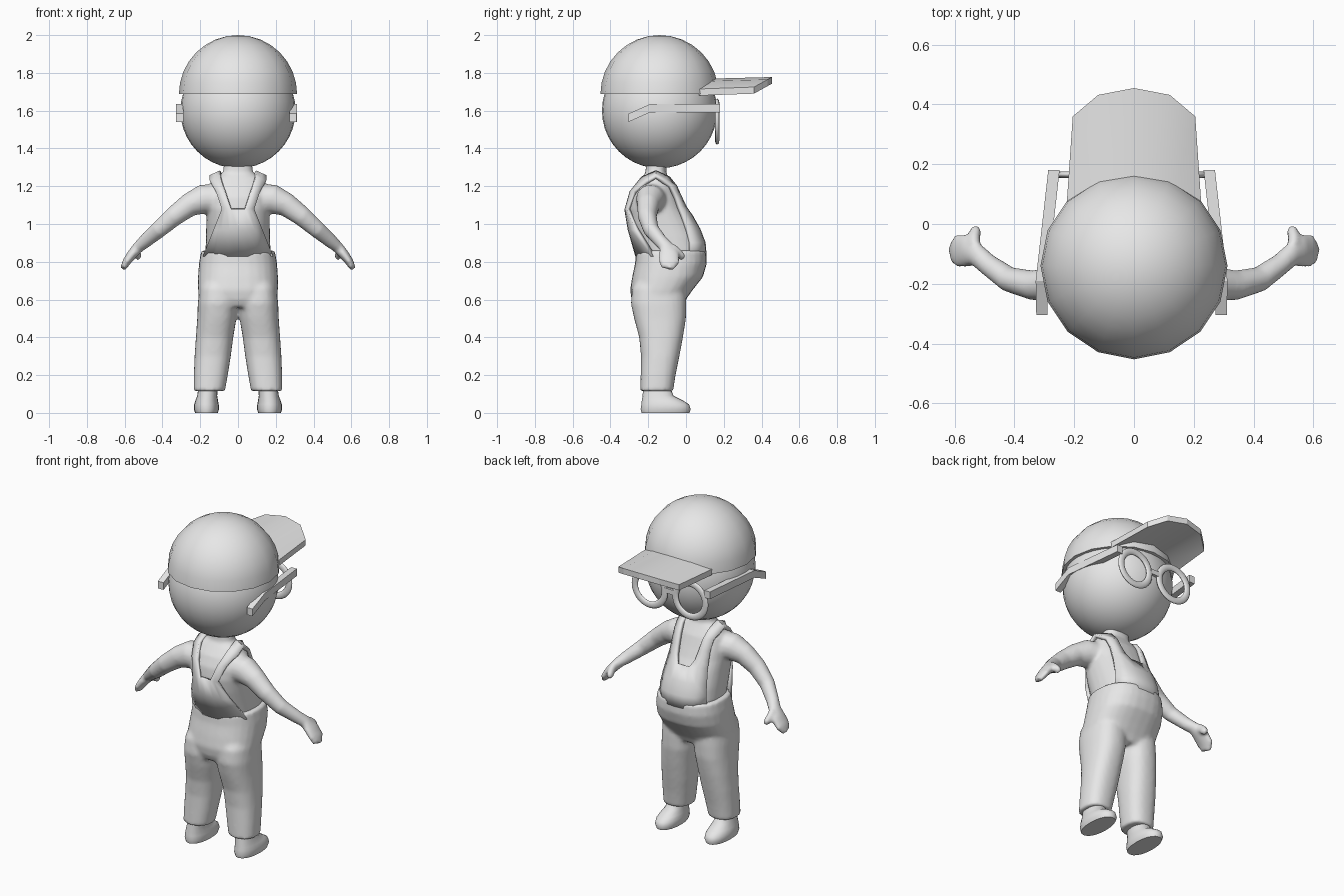
import bpy, bmesh, math
from mathutils import Vector

if "Cube" in bpy.data.objects:
    bpy.data.objects.remove(bpy.data.objects["Cube"])

grey = bpy.data.materials.new("plain_grey")
grey.use_nodes = True
grey.diffuse_color = (0.8, 0.8, 0.8, 1)
grey.node_tree.nodes["Principled BSDF"].inputs["Base Color"].default_value = (0.8, 0.8, 0.8, 1)


def finish(name, bm, angle=40):
    bmesh.ops.recalc_face_normals(bm, faces=bm.faces)
    mesh = bpy.data.meshes.new(name)
    bm.to_mesh(mesh)
    bm.free()
    obj = bpy.data.objects.new(name, mesh)
    bpy.context.collection.objects.link(obj)
    mesh.materials.append(grey)
    bpy.ops.object.select_all(action='DESELECT')
    bpy.context.view_layer.objects.active = obj
    obj.select_set(True)
    if angle:
        bpy.ops.object.shade_smooth_by_angle(angle=math.radians(angle))
    return obj


def loft(bm, rings):
    loops = [[bm.verts.new(p) for p in ring] for ring in rings]
    n = len(loops[0])
    for a, b in zip(loops, loops[1:]):
        for i in range(n):
            j = (i + 1) % n
            bm.faces.new((a[i], a[j], b[j], b[i]))
    bm.faces.new(loops[0])
    bm.faces.new(loops[-1])


def spow(v, e):
    return math.copysign(abs(v) ** e, v)


def section(z, half, front, back, cx=0, power=2.4, n=28):
    """Horizontal rounded section between two depths."""
    yc, b = (front + back) / 2, (front - back) / 2
    angles = [2 * math.pi * i / n for i in range(n)]
    return [(cx + half * spow(math.cos(t), 2 / power),
             yc + b * spow(math.sin(t), 2 / power), z) for t in angles]


def tube(bm, path, n=16):
    """Path points hold x, y, z, radius along y, radius across."""
    pts = [Vector(p[:3]) for p in path]
    rings = []
    for i, p in enumerate(path):
        t = (pts[min(i + 1, len(pts) - 1)] - pts[max(i - 1, 0)]).normalized()
        u = Vector((0, 1, 0))
        u = (u - t * u.dot(t)).normalized()
        v = t.cross(u)
        rings.append([pts[i] + u * p[3] * math.cos(a) + v * p[4] * math.sin(a)
                      for a in (2 * math.pi * k / n for k in range(n))])
    loft(bm, rings)


def blend(obj, voxel, steps):
    rm = obj.modifiers.new("merge", 'REMESH')
    rm.mode, rm.voxel_size, rm.use_smooth_shade = 'VOXEL', voxel, True
    sm = obj.modifiers.new("soften", 'SMOOTH')
    sm.factor, sm.iterations = 0.5, steps


# Torso, neck, arms and hands
torso = [(0.78, .165, .08, -.24), (0.86, .172, .092, -.25), (0.93, .17, .075, -.275),
         (1.00, .168, .04, -.295), (1.08, .168, -.008, -.305), (1.14, .168, -.035, -.297),
         (1.20, .155, -.06, -.27), (1.245, .125, -.09, -.235), (1.27, .08, -.105, -.215),
         (1.34, .072, -.1, -.21)]
arm = [(.12, -.18, 1.13, .085, .085), (.19, -.19, 1.13, .075, .078), (.26, -.20, 1.10, .06, .062),
       (.34, -.205, 1.04, .05, .053), (.42, -.185, .97, .042, .045), (.49, -.135, .91, .036, .037),
       (.525, -.105, .88, .038, .031), (.56, -.09, .84, .055, .027),
       (.59, -.09, .80, .056, .022), (.608, -.1, .765, .035, .016)]
thumb = [(.535, -.075, .87, .028, .022), (.535, -.045, .85, .025, .02),
         (.53, -.025, .83, .022, .02), (.525, -.015, .815, .014, .012)]
bm = bmesh.new()
loft(bm, [section(*s) for s in torso])
for side in (1, -1):
    for limb in (arm, thumb):
        tube(bm, [(side * p[0],) + p[1:] for p in limb])
blend(finish("torso_and_arms", bm), .01, 4)

# Trousers
hips = [(.56, .17, -.02, -.27), (.60, .205, .0, -.288), (.65, .212, .035, -.296),
        (.72, .212, .09, -.285), (.79, .207, .11, -.27), (.86, .195, .108, -.265)]
leg = [(.115, .083, -.068, -.242, .152), (.2, .09, -.055, -.24, .144), (.3, .096, -.035, -.238, .134),
       (.4, .099, -.016, -.248, .124), (.5, .104, .0, -.275, .112), (.58, .106, .002, -.292, .107),
       (.66, .1, .0, -.285, .105), (.72, .08, -.03, -.25, .1)]
bm = bmesh.new()
loft(bm, [section(*s) for s in hips])
for side in (1, -1):
    loft(bm, [section(*s[:4], cx=side * s[4]) for s in leg])
blend(finish("trousers", bm), .012, 4)

# Bib and shoulder straps: height, outer x, inner x, direction, strap only
rows = [(.83, .155, .05, 1, 0), (.90, .15, .05, 1, 0), (.97, .143, .05, 1, 0),
        (1.05, .132, .04, 1, 1), (1.09, .128, .06, 1, 1), (1.14, .126, .068, 1, 1),
        (1.20, .13, .075, 1, 1), (1.245, .14, .085, 1, 1), (1.275, .148, .09, 0, 1),
        (1.245, .146, .092, -1, 1), (1.17, .115, .066, -1, 1), (1.08, .082, .036, -1, 1),
        (.97, .125, .045, -1, 0), (.83, .18, .05, -1, 0)]


def on_torso(x, z, facing):
    for lo, hi in zip(torso, torso[1:]):
        if lo[0] <= z <= hi[0]:
            f = (z - lo[0]) / (hi[0] - lo[0])
            a, front, back = [p + (q - p) * f for p, q in zip(lo[1:], hi[1:])]
            break
    else:
        a, front, back = torso[-1][1:]
    r = min(abs(x) / a, .93)
    b = (front - back) / 2 * (1 - r ** 2.4) ** (1 / 2.4)
    return (front + back) / 2 + facing * (b + .012)


bm = bmesh.new()
grid = []
for z, xo, xi, facing, strap in rows:
    line = []
    for x in (-xo, -(xo + xi) / 2, -xi, 0, xi, (xo + xi) / 2, xo):
        drop = .45 * max(abs(x) - xi, 0) if z > 1.22 else 0
        line.append(bm.verts.new((x, on_torso(x, z, facing), z - drop)))
    grid.append(line)
for i in range(len(rows) - 1):
    for c in range(6):
        if c in (2, 3) and rows[i][4] and rows[i + 1][4]:
            continue
        bm.faces.new((grid[i][c], grid[i][c + 1], grid[i + 1][c + 1], grid[i + 1][c]))
bmesh.ops.delete(bm, geom=[v for v in bm.verts if not v.link_faces], context='VERTS')
bib = finish("bib_and_straps", bm)
sol = bib.modifiers.new("thickness", 'SOLIDIFY')
sol.thickness, sol.offset = .02, 0

# Feet
foot = [(0, .06, .018, -.235, .167), (.02, .067, .025, -.24, .167), (.045, .065, .016, -.236, .167),
        (.065, .06, -.015, -.234, .166), (.09, .053, -.065, -.23, .163), (.15, .05, -.09, -.225, .158)]
bm = bmesh.new()
loft(bm, [section(*s[:4], cx=s[4], power=2.2, n=20) for s in foot])
finish("feet", bm, 50).modifiers.new("mirror", 'MIRROR')

# Head
bm = bmesh.new()
bmesh.ops.create_uvsphere(bm, u_segments=32, v_segments=20, radius=.305)
bmesh.ops.translate(bm, verts=bm.verts, vec=(0, -.14, 1.6))
finish("head", bm)

# Cap dome
bm = bmesh.new()
bmesh.ops.create_uvsphere(bm, u_segments=16, v_segments=16, radius=.313)
bmesh.ops.delete(bm, geom=[v for v in bm.verts if v.co.z < -.01], context='VERTS')
bmesh.ops.holes_fill(bm, edges=[e for e in bm.edges if e.is_boundary])
bmesh.ops.translate(bm, verts=bm.verts, vec=(0, -.14, 1.687))
finish("cap_dome", bm)

# Cap brim: arched ribs from side to side
ribs = [(.225, .205, .36, 1.69), (.125, .12, .432, 1.73), (0, 0, .455, 1.743)]
ribs = [(-b, -f, y, z) for b, f, y, z in ribs[:2]] + ribs[::-1]
bm = bmesh.new()
loft(bm, [[(b, .07, z - .01), (b, .07, z + .025), (f, y, z + .035), (f, y, z)]
          for b, f, y, z in ribs])
finish("cap_brim", bm, 20)

# Spectacles
shift = -.008
for side, word in ((-1, "left"), (1, "right")):
    bpy.ops.mesh.primitive_torus_add(major_radius=.101, minor_radius=.021, major_segments=28,
                                     minor_segments=8, rotation=(math.pi / 2, 0, 0),
                                     location=(side * .137 + shift, .165, 1.542))
    rim = bpy.context.object
    rim.name = "spectacle_rim_" + word
    rim.scale.z = .55
    rim.data.materials.append(grey)
    bpy.ops.object.shade_smooth_by_angle(angle=math.radians(50))
    # Side arm with a dropped tip
    bm = bmesh.new()
    path = [(.26, .18, 1.612), (.302, -.19, 1.613), (.3, -.305, 1.562)]
    loft(bm, [[(side * (x + dx) + shift, y, z + dz)
               for dx, dz in ((-.019, -.022), (.019, -.022), (.019, .022), (-.019, .022))]
              for x, y, z in path])
    finish("spectacle_arm_" + word, bm, 0)

bm = bmesh.new()
bmesh.ops.create_cube(bm, size=1)
for v in bm.verts:
    v.co = (v.co.x * .06 + shift, v.co.y * .02 + .165, v.co.z * .03 + 1.56)
finish("spectacle_bridge", bm, 0)
